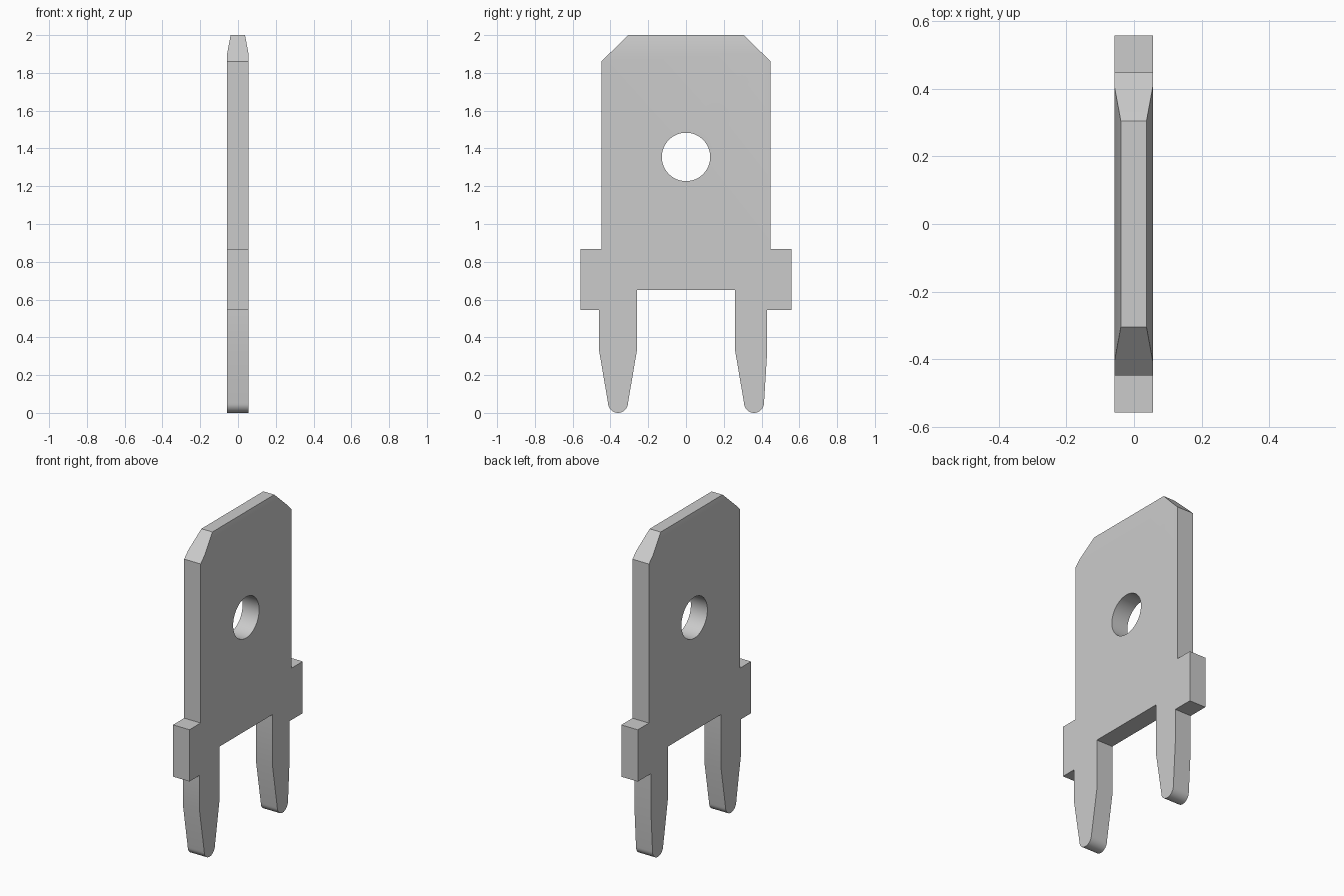
import bpy, bmesh, math

if "Cube" in bpy.data.objects:
    bpy.data.objects.remove(bpy.data.objects["Cube"])

HALF = 0.057        # half thickness of the plate
TIP_HALF = 0.038    # half thickness at the top edge
CX = -0.001

metal = bpy.data.materials.new("light_grey_metal")
metal.diffuse_color = (0.6, 0.6, 0.6, 1)
metal.use_nodes = True
metal.node_tree.nodes["Principled BSDF"].inputs["Base Color"].default_value = metal.diffuse_color


def leg_tip(y, r, n=16):
    """Rounded leg end, traced with increasing y."""
    return [(y - r * math.cos(math.pi * i / n), r - r * math.sin(math.pi * i / n))
            for i in range(n + 1)]


# Outline of the blade in (y, z): legs, shoulders, straight sides, chamfered top
outline = [(-0.46, 0.545), (-0.46, 0.33)]
outline += leg_tip(-0.36, 0.053)
outline += [(-0.26, 0.33), (-0.26, 0.65), (0.26, 0.65), (0.26, 0.33)]
outline += leg_tip(0.36, 0.053)
outline += [(0.43, 0.33), (0.43, 0.545), (0.558, 0.545), (0.558, 0.868), (0.448, 0.868),
            (0.448, 1.86), (0.408, 1.90), (-0.408, 1.90), (-0.448, 1.86),
            (-0.448, 0.868), (-0.558, 0.868), (-0.558, 0.545)]

# Flat sheet: the main body plus the top strip that tapers in thickness
bm = bmesh.new()
verts = [bm.verts.new((CX - HALF, y, z)) for y, z in outline]
bm.faces.new(verts)
corner = [v for v in verts if abs(v.co.z - 1.90) < 1e-4]
tip = [bm.verts.new((CX - HALF, y, 2.0)) for y in (0.305, -0.305)]
bm.faces.new([corner[1], corner[0], tip[0], tip[1]])

# Thicken the sheet, then pinch the top edge
ext = bmesh.ops.extrude_face_region(bm, geom=bm.faces[:], use_keep_orig=True)
new_verts = [g for g in ext["geom"] if isinstance(g, bmesh.types.BMVert)]
bmesh.ops.translate(bm, verts=new_verts, vec=(2 * HALF, 0, 0))
for v in bm.verts:
    if v.co.z > 1.99:
        v.co.x = CX + math.copysign(TIP_HALF, v.co.x - CX)
bmesh.ops.recalc_face_normals(bm, faces=bm.faces[:])

mesh = bpy.data.meshes.new("terminal_blade")
bm.to_mesh(mesh)
bm.free()
mesh.materials.append(metal)
blade = bpy.data.objects.new("terminal_blade", mesh)
bpy.context.collection.objects.link(blade)

# Round hole through the blade
bpy.ops.mesh.primitive_cylinder_add(vertices=64, radius=0.128, depth=0.5,
                                    location=(0, 0, 1.355), rotation=(0, math.pi / 2, 0))
cutter = bpy.context.object
cutter.name = "hole_cutter"
cutter.hide_render = True
cutter.data.materials.append(metal)
mod = blade.modifiers.new("hole", 'BOOLEAN')
mod.operation = 'DIFFERENCE'
mod.solver = 'EXACT'
mod.object = cutter

bpy.ops.object.select_all(action='DESELECT')
blade.select_set(True)
bpy.context.view_layer.objects.active = blade
bpy.ops.object.modifier_apply(modifier=mod.name)
bpy.data.objects.remove(cutter)

# Smooth the hole and leg ends while keeping the edges crisp
bpy.ops.object.shade_smooth_by_angle(angle=math.radians(20))
